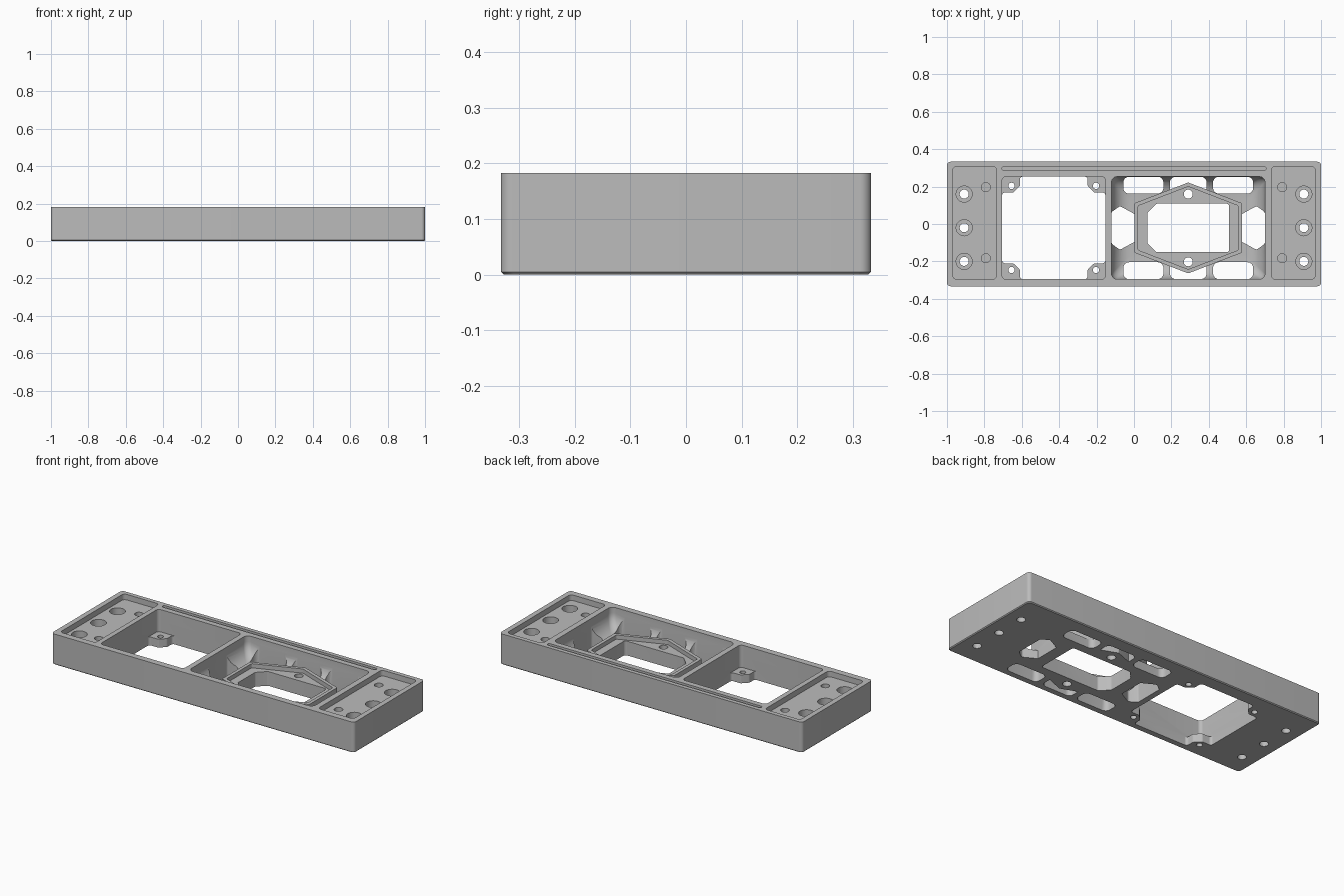
import bpy, bmesh, math
from mathutils import Vector

cube = bpy.data.objects.get("Cube")
if cube:
    bpy.data.objects.remove(cube, do_unlink=True)

grey = bpy.data.materials.new("plain grey")
grey.use_nodes = True
COLOUR = (0.5, 0.5, 0.5, 1)
grey.diffuse_color = COLOUR
grey.node_tree.nodes["Principled BSDF"].inputs["Base Color"].default_value = COLOUR

TOP = 0.183
ABOVE, BELOW = TOP + 0.1, -0.1
YC = -0.021          # centre line of both large openings
HY = 0.274           # their half width
SIGNS = [(1, 1), (-1, 1), (-1, -1), (1, -1)]


def rounded(points, r, steps=6):
    """Polygon with every corner replaced by an arc of radius r."""
    pts = [Vector(p) for p in points]
    out = []
    for i, p in enumerate(pts):
        a = (pts[i - 1] - p).normalized()
        b = (pts[(i + 1) % len(pts)] - p).normalized()
        half = a.angle(b) / 2
        centre = p + (a + b).normalized() * r / math.sin(half)
        u = p + a * r / math.tan(half) - centre
        v = p + b * r / math.tan(half) - centre
        for s in range(steps + 1):
            out.append(centre + u.lerp(v, s / steps).normalized() * r)
    return out


def rect(x, y, hx, hy, r):
    return rounded([(x + sx * hx, y + sy * hy) for sx, sy in SIGNS], r)


def circle(x, y, r, n=32):
    return [Vector((x + r * math.cos(k * math.tau / n), y + r * math.sin(k * math.tau / n)))
            for k in range(n)]


def loft(name, levels):
    """Closed solid through matching outlines given as (outline, z)."""
    bm = bmesh.new()
    rings = [[bm.verts.new((p.x, p.y, z)) for p in outline] for outline, z in levels]
    for low, high in zip(rings, rings[1:]):
        for i in range(len(low)):
            j = (i + 1) % len(low)
            bm.faces.new((low[i], low[j], high[j], high[i]))
    bm.faces.new(rings[0][::-1])
    bm.faces.new(rings[-1])
    bmesh.ops.recalc_face_normals(bm, faces=bm.faces)
    mesh = bpy.data.meshes.new(name)
    bm.to_mesh(mesh)
    bm.free()
    mesh.materials.append(grey)
    obj = bpy.data.objects.new(name, mesh)
    bpy.context.collection.objects.link(obj)
    return obj


def combine(tool, operation):
    mod = plate.modifiers.new("shape", "BOOLEAN")
    mod.operation, mod.solver, mod.object = operation, "EXACT", tool
    bpy.context.view_layer.objects.active = plate
    bpy.ops.object.modifier_apply(modifier=mod.name)
    bpy.data.objects.remove(tool, do_unlink=True)


def cut(outline, z0=BELOW, z1=ABOVE):
    combine(loft("cutter", [(outline, z0), (outline, z1)]), "DIFFERENCE")


# Main plate with a small chamfer around the bottom
EDGE = 0.005
full = rect(0, 0, 1, 0.333, 0.02)
plate = loft("mounting_plate", [(rect(0, 0, 1 - EDGE, 0.333 - EDGE, 0.02), 0),
                                (full, EDGE), (full, TOP)])

# Shallow end pockets with counterbored and blind holes
FLOOR = TOP - 0.033
for side in (-1, 1):
    cut(rect(side * 0.852, 0.006, 0.117, 0.301, 0.02), FLOOR)
    for y in (0.16, -0.02, -0.2):
        cut(circle(side * 0.908, y, 0.043), 0.09)
        cut(circle(side * 0.908, y, 0.024))
    for y in (0.197, -0.183):
        cut(circle(side * 0.792, y, 0.024), 0.1)

# Long groove along the back rail
cut(rect(0, 0.297, 0.706, 0.011, 0.01), FLOOR)

# Square opening, leaving four low screw tabs in its corners
SX, SH = -0.429, 0.276
TAB = 0.05
cut(rect(SX, YC, SH, HY, 0.02), TAB)
outline = []
for sx, sy in SIGNS:
    corner = [(SH, HY - 0.085), (SH - 0.06, HY - 0.085),
              (SH - 0.095, HY - 0.05), (SH - 0.095, HY)]
    if sx * sy < 0:
        corner.reverse()
    outline += [(SX + sx * x, YC + sy * y) for x, y in corner]
cut(rounded(outline, 0.015), BELOW, TAB + 0.01)
for sx, sy in SIGNS:
    cut(circle(SX + sx * 0.226, YC + sy * 0.225, 0.017))

# Deep pocket with a wide fillet between the walls and the floor
PX, PH = 0.29, 0.41
RIB, FILLET = 0.05, 0.1
levels = []
for k in range(11):
    t = k / 10 * math.pi / 2
    inset = FILLET * (1 - math.sin(t))
    levels.append((rect(PX, YC, PH - inset, HY - inset, 0.03),
                   RIB + FILLET * (1 - math.cos(t))))
levels.append((rect(PX, YC, PH, HY, 0.03), ABOVE))
combine(loft("cutter", levels), "DIFFERENCE")

# Windows through the pocket floor, leaving curved ribs
for side in (-1, 1):
    for x, half in ((-0.24, 0.107), (0, 0.098), (0.24, 0.107)):
        cut(rect(PX + x, YC + side * 0.2285, half, 0.045, 0.03))
    window = [(0.4095, 0.085), (0.365, 0.117), (0.25, 0.054)]
    window += [(x, -y) for x, y in reversed(window)]
    cut(rounded([(PX + side * x, YC + y) for x, y in window], 0.015))


# Raised hexagonal frame with a stepped rim
def hexagon(half_x, side_y, tip_y):
    pts = [(half_x, -side_y), (half_x, side_y), (0, tip_y),
           (-half_x, side_y), (-half_x, -side_y), (0, -tip_y)]
    return rounded([(PX + x, YC + y) for x, y in pts], 0.01, 3)


frame = hexagon(0.288, 0.132, 0.243)
combine(loft("frame", [(frame, 0), (frame, 0.11)]), "UNION")
cut(hexagon(0.268, 0.118, 0.221), 0.085)
for side in (-1, 1):
    cut(circle(PX, YC + side * 0.181, 0.024))
OX, OY = 0.219, 0.13
opening = [(OX, -OY), (OX, OY), (0.05 - OX, OY), (-OX, OY - 0.05),
           (-OX, 0.05 - OY), (0.05 - OX, -OY)]
cut(rounded([(PX + x, YC + y) for x, y in opening], 0.015))

# Smooth arcs, sharp edges
bpy.ops.object.select_all(action="DESELECT")
plate.select_set(True)
bpy.context.view_layer.objects.active = plate
bpy.ops.object.shade_smooth_by_angle(angle=math.radians(30))
